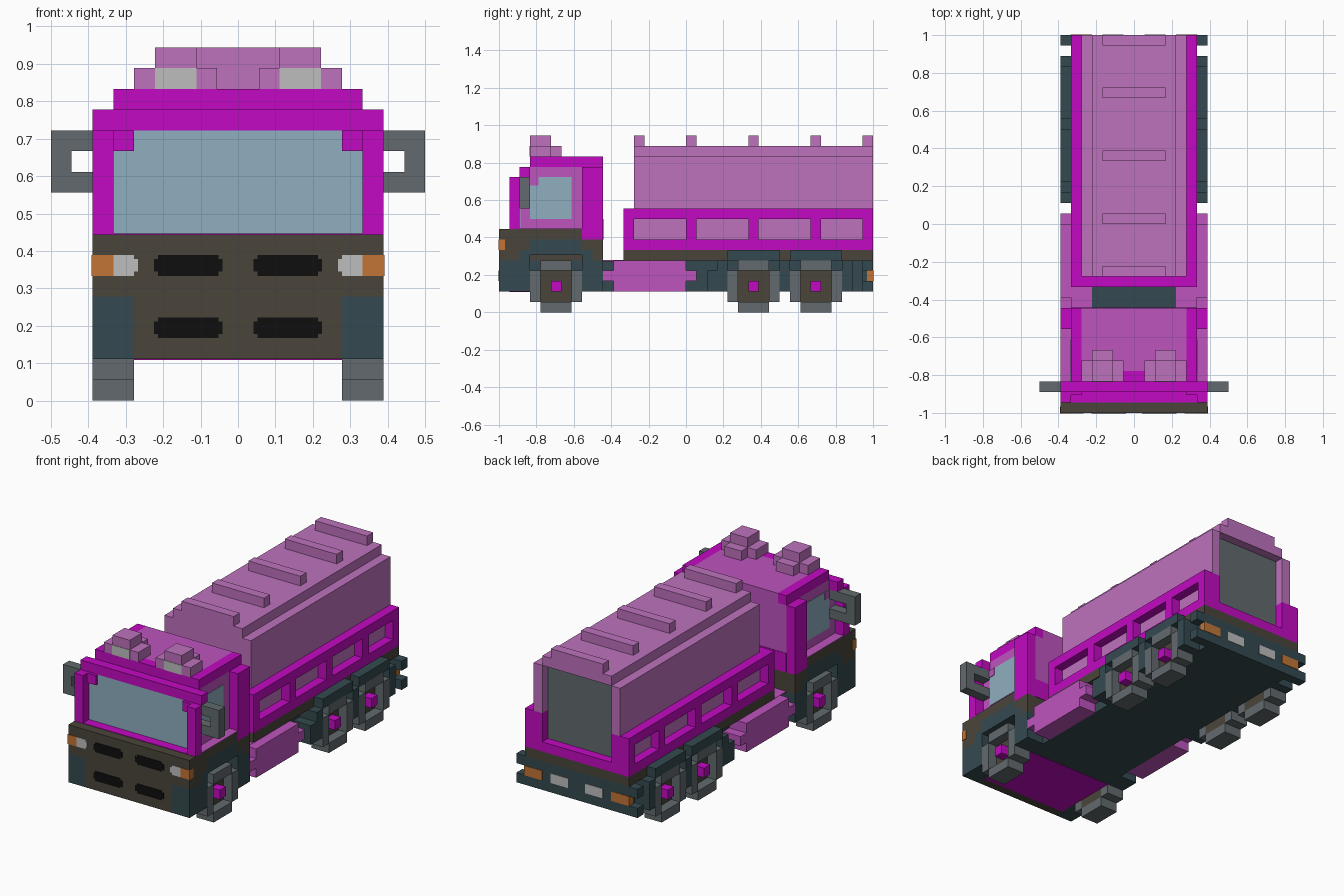
import bpy, bmesh
from mathutils import Matrix, Vector

cube = bpy.data.objects.get("Cube")
if cube:
    bpy.data.objects.remove(cube)

U = 1 / 18  # one block of the grid


def material(name, rgb):
    lin = [((c / 255 + 0.055) / 1.055) ** 2.4 if c > 10 else c / 255 / 12.92 for c in rgb]
    m = bpy.data.materials.new(name)
    m.use_nodes = True
    m.diffuse_color = (*lin, 1)
    m.node_tree.nodes["Principled BSDF"].inputs["Base Color"].default_value = (*lin, 1)
    return m


MAGENTA = material("magenta", (194, 10, 194))
ORCHID = material("orchid", (190, 84, 190))
PINK = material("light_orchid", (190, 114, 190))
GLASS = material("glass_blue", (143, 175, 192))
BROWN = material("dark_brown", (74, 69, 59))
TEAL = material("dark_teal", (52, 74, 80))
GREY = material("rubber_grey", (98, 106, 109))
BLACK = material("black", (14, 14, 14))
ORANGE = material("orange", (194, 117, 54))
WHITE = material("lamp_grey", (190, 190, 190))


def part(name, mat, boxes, mirror=False):
    """Join boxes (x0, x1, y0, y1, z0, z1 in blocks) into one object."""
    bm = bmesh.new()
    for x0, x1, y0, y1, z0, z1 in boxes:
        spans = [(x0, x1), (-x1, -x0)] if mirror else [(x0, x1)]
        for a, b in spans:
            mid = Vector((a + b, y0 + y1, z0 + z1)) * (U / 2)
            size = Matrix.Diagonal(((b - a) * U, (y1 - y0) * U, (z1 - z0) * U, 1))
            bmesh.ops.create_cube(bm, size=1, matrix=Matrix.Translation(mid) @ size)
    me = bpy.data.meshes.new(name)
    bm.to_mesh(me)
    bm.free()
    me.materials.append(mat)
    ob = bpy.data.objects.new(name, me)
    bpy.context.collection.objects.link(ob)
    return ob


P = 0.05  # thickness of painted plates, in blocks

# Wheels: ring, recessed disc, hub
for label, c in (("front", -12.5), ("middle", 6.5), ("rear", 12.5)):
    part(label + "_tyres", GREY, [
        (5, 7, c - 1.5, c + 1.5, 0, 1), (5, 7, c - 1.5, c + 1.5, 4, 5),
        (5, 7, c - 2.5, c - 1.5, 1, 4), (5, 7, c + 1.5, c + 2.5, 1, 4)], True)
    part(label + "_wheel_discs", BROWN, [(5, 6, c - 1.5, c + 1.5, 1, 4)], True)
    part(label + "_hubs", MAGENTA, [(6, 7, c - .5, c + .5, 2, 3)], True)

# Chassis
part("chassis", TEAL, [(-5, 5, -17, 17, 2, 5)])
part("cab_underside_panel", MAGENTA, [(-5, 5, -17, -10, 2 - P, 2)])

# Cab lower body
part("front_panel", BROWN, [(-7, 7, -18, -17, 5, 8), (-5, 5, -18, -17, 2, 5)])
part("front_corners", TEAL, [(5, 7, -18, -17, 2, 5)], True)
part("cab_base", BROWN, [(-5, 5, -17, -8, 5, 8)])
part("cab_side_skirts", BROWN, [
    (5, 7, -17, -16, 5, 8), (5, 7, -16, -15, 6, 8), (5, 7, -15, -10, 7, 8),
    (5, 7, -10, -9, 6, 7), (5, 7, -9, -8, 5, 7)], True)
part("front_arches", TEAL, [
    (5, 7, -17, -15, 2, 5), (5, 7, -10, -8, 2, 5), (5, 7, -16, -15, 5, 6),
    (5, 7, -10, -9, 5, 6), (5, 7, -15, -10, 5.5, 7)], True)

# Grille, headlamps and indicators
part("grille_slots", BLACK, [
    (x0, x1, -18 - P, -18, z + d, z + 1 - d)
    for z in (3, 6) for x0, x1, d in ((.75, 4.05, .2), (.95, 3.85, 0))], True)
part("headlamps", WHITE, [(5, 6, -18 - P, -18, 6, 7), (4.8, 5, -18 - P, -18, 6.2, 6.8)], True)
part("front_indicators", ORANGE, [(6, 7 + P, -18 - P, -17.4, 6, 7)], True)

# Cab upper body
part("cab_shell", ORCHID, [(-6, 6, -15, -8, 8, 14), (-5, 5, -14, -8, 14, 15),
                           (-6, 6, -16 + P, -15, 8, 13)])
part("windscreen_sill", MAGENTA, [(-6, 6, -17, -16, 8, 8 + P)])
part("door_sills", ORCHID, [(6, 7, -16, -10, 8, 8 + P)], True)
part("cab_frame", MAGENTA, [
    (6, 7, -17, -16, 8, 13), (6, 7, -10, -8, 7, 14),
    (5, 6, -14, -8, 14, 15), (5, 6, -16.3, -16, 12, 13)], True)
part("windscreen_header", MAGENTA, [(-7, 7, -16, -15, 13, 14), (-6, 6, -15, -14, 14, 15)])
part("cab_back_band", MAGENTA, [(-6, 6, -8, -8 + P, 7, 9)])
part("windscreen", GLASS, [(-6, 6, -16, -16 + P, 8, 13)])
part("side_windows", GLASS, [(6, 6 + P, -15, -11, 9, 13)], True)
part("window_corners", ORCHID, [(6 + P, 6 + 2 * P, -15, -14.2, 12.2, 13)], True)

# Mirrors
part("mirrors", GREY, [
    (8, 9, -16, -15, 10, 13), (6, 8, -16, -15, 10, 11), (6, 8, -16, -15, 12, 13)], True)

# Roof lamps
part("roof_lamp_housings", PINK, [
    (1, 5, -15, -13, 15, 16), (2, 4, -13, -12, 15, 16), (2, 4, -15, -13, 16, 17)], True)
part("roof_lamps", WHITE, [(2, 4, -15 - P, -15, 15, 16)], True)

# Side tanks between the axles
part("side_tanks", ORCHID, [
    (4, 6, -8, -6, 4.9, 5.02), (5, 7, -7, 0, 2, 5),
    (5, 7, -8, -7, 3, 4), (5, 7, 0, 1, 3, 4)], True)

# Load bed with recessed side pockets
RIBS = (-5, 0, 6, 12, 17)
part("bed_floor", BROWN, [(-6, 6, -6, 18, 5, 6)])
part("bed_core", MAGENTA, [(-5, 5, -6, 17, 6, 10), (-5, 5, 17, 18, 6, 7)])
part("bed_frame", MAGENTA,
     [(5, 6, -6, 18, 6, 7), (5, 6, -6, 18, 9, 10), (4, 5, 17, 18, 7, 10)]
     + [(5, 6, (y if y >= 0 else -6), y + 1 if y >= 0 else -5, 7, 9) for y in RIBS], True)
part("pocket_panels", PINK, [
    (5, 5 + P, a, b, 7, 9) for a, b in ((-5, 0), (1, 6), (7, 12), (13, 17))], True)

# Cargo tank, roof ribs and rear hatch
part("cargo_tank", PINK, [(-5, 5, -5, 17, 10, 15), (-4, 4, -5, 18, 15, 16)])
part("tank_rear_rim", PINK, [(4, 5, 17, 18, 10, 15)], True)
part("tank_ribs", PINK, [(-3, 3, y, y + 1, 16, 17) for y in RIBS])
part("rear_hatch", GREY, [(-4, 4, 17, 17 + P, 7, 15)])

# Stepped rear mudguards
part("rear_mudguards", TEAL, [
    (5, 7, 2, 3, 2, 4), (5, 7, 3, 4, 2, 5), (5, 7, 9, 10, 2, 5), (5, 7, 15, 16, 2, 5),
    (5, 7, 4, 9, 5, 6), (5, 7, 10, 15, 5, 6)], True)

# Rear bumper and lamps
part("rear_bumper", TEAL, [
    (-7, 7, 17, 18, 2, 3), (-7, 7, 17, 18, 4, 5), (-6, 6, 17, 18, 3, 4)])
part("rear_indicators", ORANGE, [(4, 6 + P, 17.4, 18 + P, 3, 4)], True)
part("rear_lamps", WHITE, [(1, 3, 18, 18 + P, 3, 4)], True)
